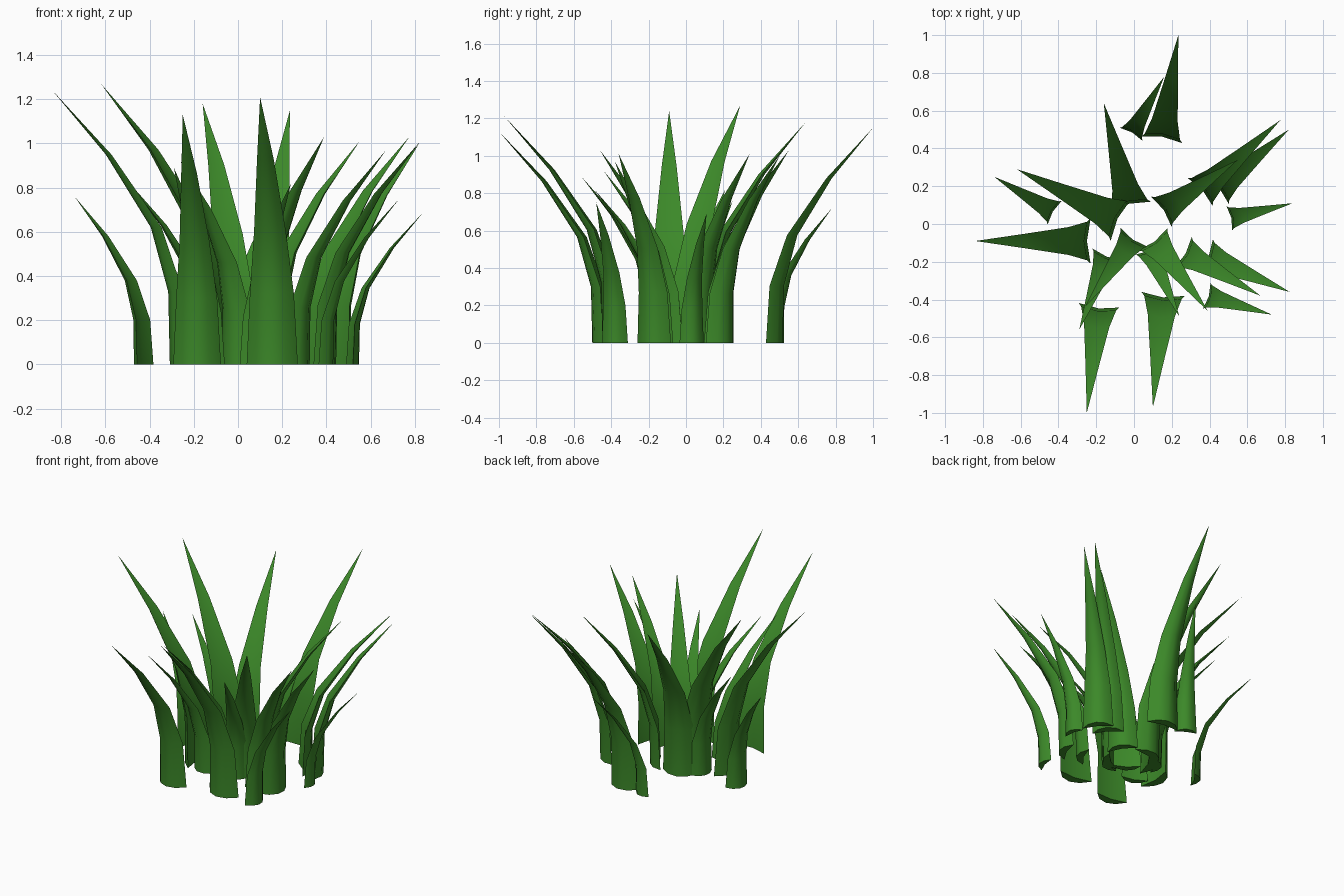
import bpy, bmesh, math
from mathutils import Vector

if "Cube" in bpy.data.objects:
    bpy.data.objects.remove(bpy.data.objects["Cube"])

green = bpy.data.materials.new("grass_green")
green.diffuse_color = (0.045, 0.25, 0.022, 1)
green.use_nodes = True
green.node_tree.nodes["Principled BSDF"].inputs["Base Color"].default_value = green.diffuse_color

# Blade growth: (height fraction, lean fraction, width fraction), the tip closes to a point
LEVELS = [(0, 0, 1), (0.265, 0.03, 0.86), (0.5, 0.19, 0.62), (0.765, 0.56, 0.33)]
# Crescent cross-section in blade widths: (across, outward)
SECTION = [(-0.5, 0), (-0.28, 0.24), (0, 0.33), (0.28, 0.24), (0.5, 0), (0, 0.08)]

# Each blade: base x, y, then tip x, y, z
BLADES = [
    # back
    (0.147, 0.445, 0.235, 1.0, 1.15), (-0.015, 0.475, 0.16, 0.78, 0.72),
    (-0.02, 0.09, -0.16, 0.64, 1.18),
    # left
    (-0.07, 0.02, -0.62, 0.29, 1.27), (-0.42, 0.06, -0.74, 0.25, 0.76),
    (-0.23, -0.09, -0.84, -0.09, 1.24), (-0.13, 0.03, -0.49, 0.21, 0.82),
    # front
    (-0.185, -0.43, -0.25, -1.0, 1.13), (0.155, -0.37, 0.10, -0.97, 1.21),
    (-0.14, -0.16, -0.29, -0.56, 0.89), (0.0, -0.07, -0.26, -0.44, 0.92),
    (0.10, -0.08, 0.39, -0.46, 1.03), (0.08, -0.13, 0.24, -0.49, 0.82),
    # right
    (0.26, -0.15, 0.67, -0.38, 0.97), (0.38, -0.17, 0.825, -0.36, 1.01),
    (0.385, -0.38, 0.73, -0.48, 0.75), (0.505, 0.03, 0.84, 0.11, 0.69),
    (0.44, 0.18, 0.82, 0.50, 1.0), (0.35, 0.17, 0.775, 0.55, 1.03),
    (0.145, 0.065, 0.55, 0.34, 1.01),
]


def grass_blade(name, bx, by, tx, ty, height):
    base = Vector((bx, by, 0))
    lean = Vector((tx - bx, ty - by, 0))
    out = lean.normalized()
    across = Vector((-out.y, out.x, 0))
    width = 0.192 * height
    bm = bmesh.new()
    rings = []
    for h, f, w in LEVELS:
        mid = base + lean * f + Vector((0, 0, h * height))
        rings.append([bm.verts.new(mid + (across * a + out * o) * width * w)
                      for a, o in SECTION])
    tip = bm.verts.new((tx, ty, height))
    n = len(SECTION)
    for lo, hi in zip(rings, rings[1:]):
        for i in range(n):
            j = (i + 1) % n
            bm.faces.new((lo[i], lo[j], hi[j], hi[i]))
    for i in range(n):
        bm.faces.new((rings[-1][i], rings[-1][(i + 1) % n], tip))
    bm.faces.new(rings[0][::-1])
    bmesh.ops.recalc_face_normals(bm, faces=bm.faces)
    mesh = bpy.data.meshes.new(name)
    bm.to_mesh(mesh)
    bm.free()
    mesh.materials.append(green)
    obj = bpy.data.objects.new(name, mesh)
    bpy.context.collection.objects.link(obj)
    bpy.ops.object.select_all(action='DESELECT')
    obj.select_set(True)
    bpy.context.view_layer.objects.active = obj
    bpy.ops.object.shade_smooth_by_angle(angle=math.radians(45))


for k, blade in enumerate(BLADES, 1):
    grass_blade(f"grass_blade_{k:02d}", *blade)
